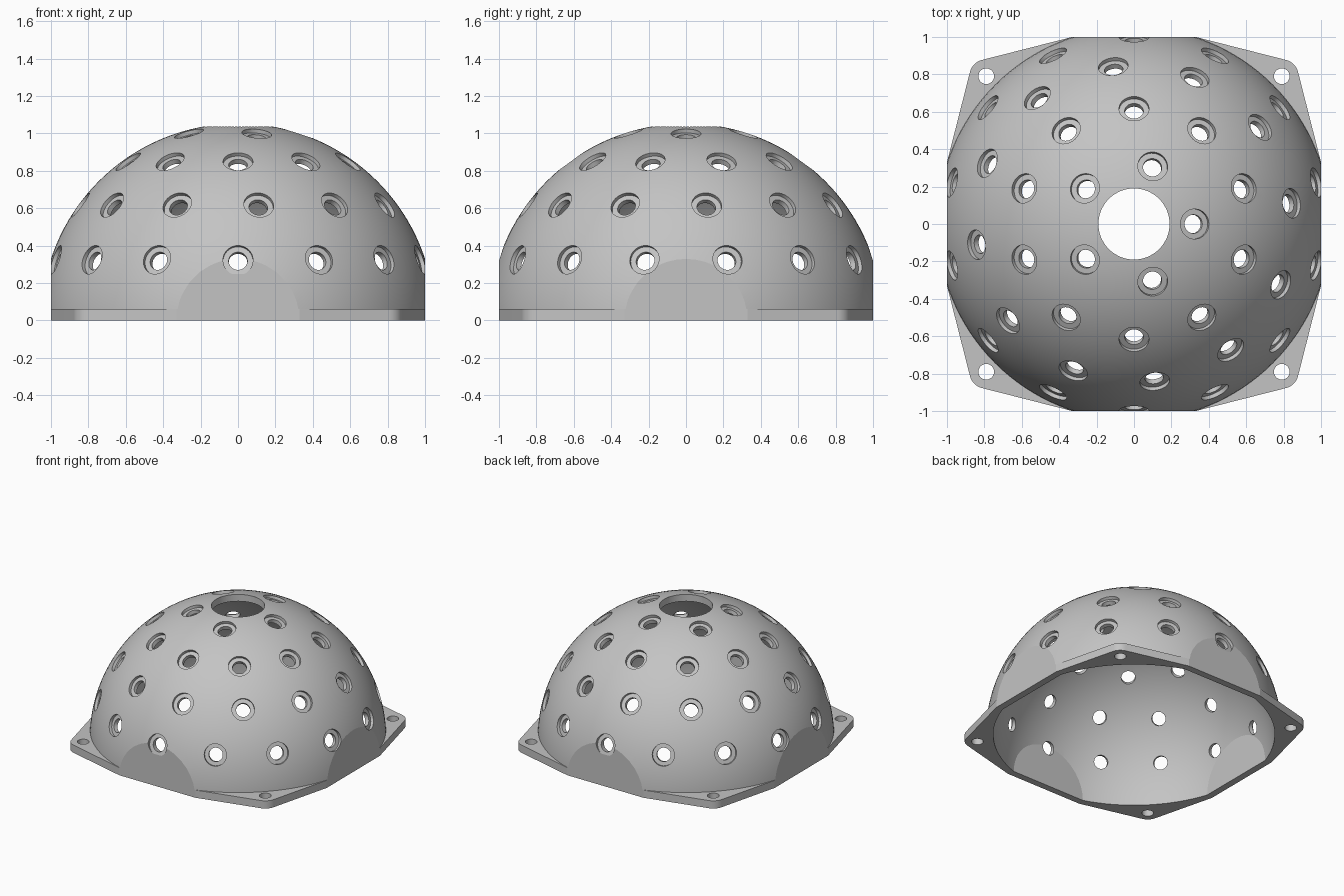
import bpy, bmesh, math
from mathutils import Matrix, Vector

if "Cube" in bpy.data.objects:
    bpy.data.objects.remove(bpy.data.objects["Cube"], do_unlink=True)

OUTER, INNER = 1.053, 1.0         # shell radii
FLAT_OUT, FLAT_IN = 1.0, 0.947    # distance of the four side flats
PLATE = 0.06                      # flange thickness
BOLT = 0.79                       # bolt hole offset

grey = bpy.data.materials.new("light_grey")
grey.use_nodes = True
grey.diffuse_color = (0.55, 0.55, 0.55, 1)
grey.node_tree.nodes["Principled BSDF"].inputs["Base Color"].default_value = (0.55, 0.55, 0.55, 1)


def make_object(name, bm):
    bmesh.ops.recalc_face_normals(bm, faces=bm.faces)
    mesh = bpy.data.meshes.new(name)
    bm.to_mesh(mesh)
    bm.free()
    mesh.materials.append(grey)
    obj = bpy.data.objects.new(name, mesh)
    bpy.context.collection.objects.link(obj)
    return obj


def flat_sided_dome(name, radius, flat, bottom):
    """Sphere trimmed below and on four sides, closed with flat caps."""
    bm = bmesh.new()
    bmesh.ops.create_uvsphere(bm, u_segments=128, v_segments=64, radius=radius)
    planes = [((0, 0, bottom), (0, 0, -1))]
    for i in range(4):
        n = Matrix.Rotation(i * math.pi / 2, 3, 'Z') @ Vector((1, 0, 0))
        planes.append((n * flat, n))
    for co, no in planes:
        bmesh.ops.bisect_plane(bm, geom=bm.verts[:] + bm.edges[:] + bm.faces[:],
                               plane_co=co, plane_no=no, clear_outer=True)
        rim = [e for e in bm.edges if e.is_boundary]
        bmesh.ops.holes_fill(bm, edges=rim, sides=0)
    return make_object(name, bm)


def add_lathe(bm, profile, matrix, segments=32):
    """Closed solid of revolution from (radius, height) pairs."""
    rings = []
    for r, h in profile:
        rings.append([bm.verts.new(matrix @ Vector((r * math.cos(a), r * math.sin(a), h)))
                      for a in (math.tau * k / segments for k in range(segments))])
    for low, high in zip(rings, rings[1:]):
        for k in range(segments):
            j = (k + 1) % segments
            bm.faces.new((low[k], low[j], high[j], high[k]))
    bm.faces.new(rings[0][::-1])
    bm.faces.new(rings[-1])


def cut(obj, cutter):
    mod = obj.modifiers.new("cut", 'BOOLEAN')
    mod.operation = 'DIFFERENCE'
    mod.solver = 'EXACT'
    mod.object = cutter
    bpy.context.view_layer.objects.active = obj
    bpy.ops.object.modifier_apply(modifier=mod.name)


# Main bodies
shell = flat_sided_dome("dome_shell", OUTER, FLAT_OUT, 0)
cavity = flat_sided_dome("cavity_cutter", INNER, FLAT_IN, -0.1)

# Mounting flange: tapered square with rounded corners
bm = bmesh.new()
side = math.sqrt(OUTER ** 2 - FLAT_OUT ** 2)
outline = []
for i in range(4):
    turn = Matrix.Rotation(i * math.pi / 2, 3, 'Z')
    points = [Vector((FLAT_OUT, side, 0))]
    for k in range(9):
        a = math.radians(13 + 64 * k / 8)
        points.append(Vector((BOLT + 0.09 * math.cos(a), BOLT + 0.09 * math.sin(a), 0)))
    points.append(Vector((side, FLAT_OUT, 0)))
    outline += [bm.verts.new(turn @ p) for p in points]
base = bm.faces.new(outline)
top = bmesh.ops.extrude_face_region(bm, geom=[base])["geom"]
bmesh.ops.translate(bm, verts=[v for v in top if isinstance(v, bmesh.types.BMVert)],
                    vec=(0, 0, PLATE))
flange = make_object("mounting_flange", bm)

# Counterbored vent holes: (count, polar angle, first azimuth)
bm = bmesh.new()
stepped = [(0.05, 0.88), (0.05, 1.028), (0.08, 1.028), (0.08, 1.2)]
for count, polar, start in [(5, 18, 0), (10, 36, 18), (12, 54, 7.5), (14, 72, 90)]:
    for k in range(count):
        azimuth = math.radians(start) + math.tau * k / count
        aim = Matrix.Rotation(azimuth, 4, 'Z') @ Matrix.Rotation(math.radians(polar), 4, 'Y')
        add_lathe(bm, stepped, aim)
# Central top opening
add_lathe(bm, [(0.19, 0.8), (0.19, 1.3)], Matrix.Identity(4), 64)
vents = make_object("vent_cutter", bm)

# Bolt holes in the corners
bm = bmesh.new()
for x in (-BOLT, BOLT):
    for y in (-BOLT, BOLT):
        add_lathe(bm, [(0.042, -0.1), (0.042, 0.2)], Matrix.Translation((x, y, 0)))
bolts = make_object("bolt_cutter", bm)

cut(shell, cavity)
cut(shell, vents)
cut(flange, cavity)
cut(flange, bolts)
for helper in (cavity, vents, bolts):
    bpy.data.objects.remove(helper, do_unlink=True)

# Smooth curved faces, keep machined edges sharp
for obj in (shell, flange):
    bpy.ops.object.select_all(action='DESELECT')
    obj.select_set(True)
    bpy.context.view_layer.objects.active = obj
    bpy.ops.object.shade_smooth_by_angle(angle=math.radians(13))
